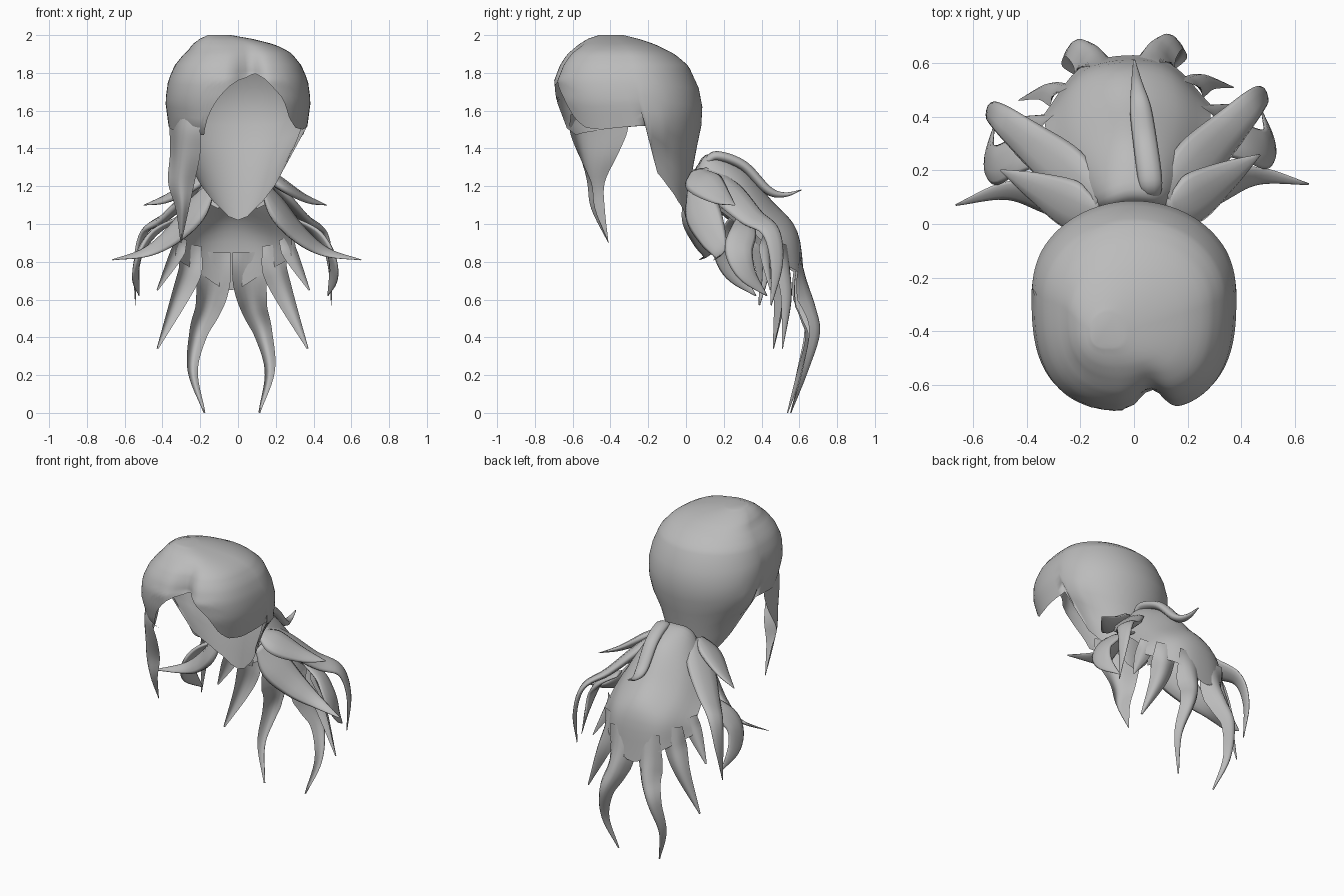
import bpy, bmesh, math
from mathutils import Vector

old = bpy.data.objects.get("Cube")
if old:
    bpy.data.objects.remove(old, do_unlink=True)

hair = bpy.data.materials.new("hair_grey")
hair.use_nodes = True
grey = (0.5, 0.5, 0.5, 1)
hair.diffuse_color = grey
hair.node_tree.nodes["Principled BSDF"].inputs["Base Color"].default_value = grey


def spline(points, steps):
    """Smooth curve through points of any dimension."""
    p = [Vector(q) for q in points]
    p = [2 * p[0] - p[1]] + p + [2 * p[-1] - p[-2]]
    out = []
    for i in range(1, len(p) - 2):
        a, b, c, d = p[i - 1:i + 3]
        for s in range(steps):
            t = s / steps
            out.append(b + (c - a) * (t / 2) + (2 * a - 5 * b + 4 * c - d) * (t * t / 2)
                       + (3 * b - a - 3 * c + d) * (t ** 3 / 2))
    return out + [p[-2]]


def build(name, rows, closed=False, caps=False, turn=0):
    """Skin a grid of points as a smooth surface, turned about the vertical axis."""
    bm = bmesh.new()
    grid = [[bm.verts.new(p) for p in row] for row in rows]
    n = len(rows[0])
    for a, b in zip(grid, grid[1:]):
        for j in range(n if closed else n - 1):
            k = (j + 1) % n
            bm.faces.new((a[j], a[k], b[k], b[j]))
    if closed:
        bm.faces.new(grid[0])
    if caps:
        bm.faces.new(grid[-1])
    bmesh.ops.remove_doubles(bm, verts=bm.verts, dist=0.0004)
    bmesh.ops.recalc_face_normals(bm, faces=bm.faces)
    mesh = bpy.data.meshes.new(name)
    bm.to_mesh(mesh)
    bm.free()
    mesh.materials.append(hair)
    mesh.shade_smooth()
    obj = bpy.data.objects.new(name, mesh)
    obj.rotation_euler.z = turn
    bpy.context.collection.objects.link(obj)


def sheet(name, rows, turn=0, steps=5):
    """Loft an open sheet through rows of guide points."""
    across = [spline(r, steps) for r in rows]
    columns = [spline(c, steps) for c in zip(*across)]
    build(name, list(zip(*columns)), turn=turn)


def frames(path, facing):
    """Centre, side, outward direction, half width and progress along a path."""
    pts = spline(path, 6)
    last = len(pts) - 1
    for i, p in enumerate(pts):
        tangent = (pts[min(i + 1, last)] - pts[max(i - 1, 0)]).to_3d().normalized()
        side = tangent.cross(Vector(facing)).normalized()
        yield p.to_3d(), side, side.cross(tangent), max(p[3], 0.004), i / last


TAIL_TURN = math.radians(3.4)  # the ponytail hangs slightly askew


def lock(name, path, facing, flat=0.3, sides=10):
    """Solid tapered strand with an oval section."""
    angles = [math.tau * k / sides for k in range(sides)]
    build(name, [[p + side * w * math.cos(a) + up * w * flat * math.sin(a) for a in angles]
                 for p, side, up, w, _ in frames(path, facing)], True, True, TAIL_TURN)


def strand(name, path, facing, depth):
    """Thin tapered strand whose edges curl inward more and more."""
    build(name, [[p + side * w * u / 3 - up * w * depth * min(1, 3 * t) * u * u / 9
                  for u in range(-3, 4)]
                 for p, side, up, w, t in frames(path, facing)], turn=TAIL_TURN)


def pair(maker, name, path, facing, shape):
    maker("left_" + name, path, facing, shape)
    maker("right_" + name, [(-p[0], *p[1:]) for p in path], (-facing[0], *facing[1:]), shape)


def lookup(table, key):
    """Linear lookup in a table sorted by its first column."""
    for a, b in zip(table, table[1:]):
        if key <= b[0]:
            t = (key - a[0]) / (b[0] - a[0])
            return [u + (v - u) * t for u, v in zip(a[1:], b[1:])]
    return table[-1][1:]


# Hair cap: height, half width, front y, widest y, back y
levels = [(1.02, .09, -.1, -.04, 0), (1.2, .2, -.3, -.14, .02), (1.4, .29, -.5, -.2, .055),
          (1.5, .365, -.65, -.21, .08), (1.65, .385, -.69, -.25, .088), (1.76, .37, -.7, -.27, .055),
          (1.84, .335, -.67, -.28, .01), (1.9, .287, -.63, -.3, -.06), (1.95, .22, -.57, -.33, -.16),
          (1.98, .14, -.52, -.37, -.25), (2, .06, -.46, -.4, -.33)]
# Lower hem of the cap: angle from the back towards +x, height
hem = [(0, 1.02), (30, 1.04), (60, 1.12), (87, 1.27), (90, 1.52), (115, 1.5), (130, 1.51),
       (140, 1.56), (150, 1.67), (165, 1.77), (172, 1.8), (180, 1.76), (188, 1.68),
       (197, 1.58), (203, 1.47), (250, 1.5), (270, 1.52), (273, 1.27), (300, 1.12),
       (330, 1.04), (360, 1.02)]


def cap_point(angle, z):
    w, front, mid, back = lookup(levels, z)
    s, c = math.sin(math.radians(angle)), math.cos(math.radians(angle))
    power = 1 if c > 0 else 0.72
    x = w * math.copysign(abs(s) ** power, s) - 10 * max(0, z - 1.9) ** 2
    if c > 0:
        return x, mid + (back - mid) * c, z
    y = mid + (front - mid) * abs(c) ** power
    # parting groove at the brow
    groove = 0.07 * math.exp(-((x - .06) / .06) ** 2) * min(1, (2 - z) / .2)
    return x, y + groove * abs(c), z


UPPER, LOWER, BROW = 12, 8, 1.82
around = range(0, 360, 3)
crown = [[cap_point(a, 2 - (2 - BROW) * (r / UPPER) ** 1.6) for a in around]
         for r in range(UPPER + 1)]
skirt = [[cap_point(a, BROW - (BROW - lookup(hem, a)[0]) * r / LOWER) for a in around]
         for r in range(1, LOWER + 1)]
build("hair_cap", crown + skirt, closed=True)

# Long fringe hanging on one side
sheet("long_fringe", [
    [(-.2, -.61, 1.58), (-.3, -.55, 1.58), (-.365, -.31, 1.57)],
    [(-.2, -.615, 1.49), (-.31, -.55, 1.49), (-.362, -.31, 1.49)],
    [(-.2, -.57, 1.37), (-.31, -.54, 1.37), (-.36, -.36, 1.37)],
    [(-.23, -.5, 1.22), (-.31, -.52, 1.22), (-.37, -.43, 1.22)],
    [(-.26, -.48, 1.08), (-.3, -.5, 1.08), (-.33, -.43, 1.08)],
    [(-.3, -.41, .9), (-.302, -.412, .9), (-.304, -.41, .9)]])

# Ponytail: arched fan, half rows mirrored from centre to edge
fan = [[(0, .06, 1.31), (.07, .04, 1.25), (.1, .015, 1.08)],
       [(0, .13, 1.37), (.11, .1, 1.33), (.2, .05, 1.12)],
       [(0, .3, 1.3), (.15, .26, 1.24), (.27, .18, 1.08)],
       [(0, .45, 1.13), (.18, .41, 1.07), (.3, .31, .98)],
       [(0, .59, .96), (.17, .55, .93), (.31, .39, .9)],
       [(0, .63, .65), (.17, .59, .74), (.31, .43, .82)]]
sheet("ponytail_fan", [[(-x, y, z) for x, y, z in reversed(row[1:])] + row for row in fan],
      TAIL_TURN)

# Pointed ends of the fan, growing out from under its hem
pair(strand, "tail", [(.09, .595, .85, .085), (.095, .635, .7, .088), (.12, .68, .56, .068),
                      (.172, .7, .42, .05), (.204, .635, .22, .028), (.145, .55, 0, .005)],
     (0, 1, 0), 1.2)
pair(strand, "middle_spike", [(.22, .52, .89, .065), (.245, .535, .76, .07),
                              (.3, .54, .6, .05), (.4, .49, .34, .005)], (.45, 1, 0), .8)
pair(strand, "outer_spike", [(.28, .42, .93, .05), (.325, .42, .83, .045),
                             (.405, .425, .65, .005)], (.8, 1, 0), .6)

# Raised ridge with a flicked-up tip
lock("crest_lock", [(.07, .1, 1.32, .035), (.07, .16, 1.36, .045), (.06, .3, 1.31, .045),
                    (.05, .43, 1.18, .04), (.042, .52, 1.155, .022), (.037, .61, 1.18, .004)],
     (0, .4, 1), .6)

# Side locks flaring from the root of the tail
pair(lock, "flared_lock", [(.14, .03, 1.2, .04), (.22, .07, 1.07, .1), (.34, .12, .94, .08),
                           (.48, .15, .85, .04), (.66, .11, .81, .004)], (.4, -.6, .7), .3)
pair(lock, "upper_lock", [(.13, .05, 1.28, .04), (.22, .08, 1.22, .1), (.36, .16, 1.14, .06),
                          (.485, .23, 1.1, .004)], (.5, -.2, .8), .3)
pair(lock, "hanging_lock", [(.12, .1, 1.29, .05), (.23, .2, 1.17, .1), (.36, .32, 1.04, .08),
                            (.47, .42, .96, .055), (.515, .45, .79, .035),
                            (.52, .42, .57, .004)], (.7, .2, .6), .3)
pair(lock, "curled_lock", [(.3, .29, 1.03, .04), (.42, .28, .96, .07), (.5, .25, .86, .075),
                           (.525, .29, .74, .055), (.5, .4, .62, .004)], (.9, .1, .4), .25)
